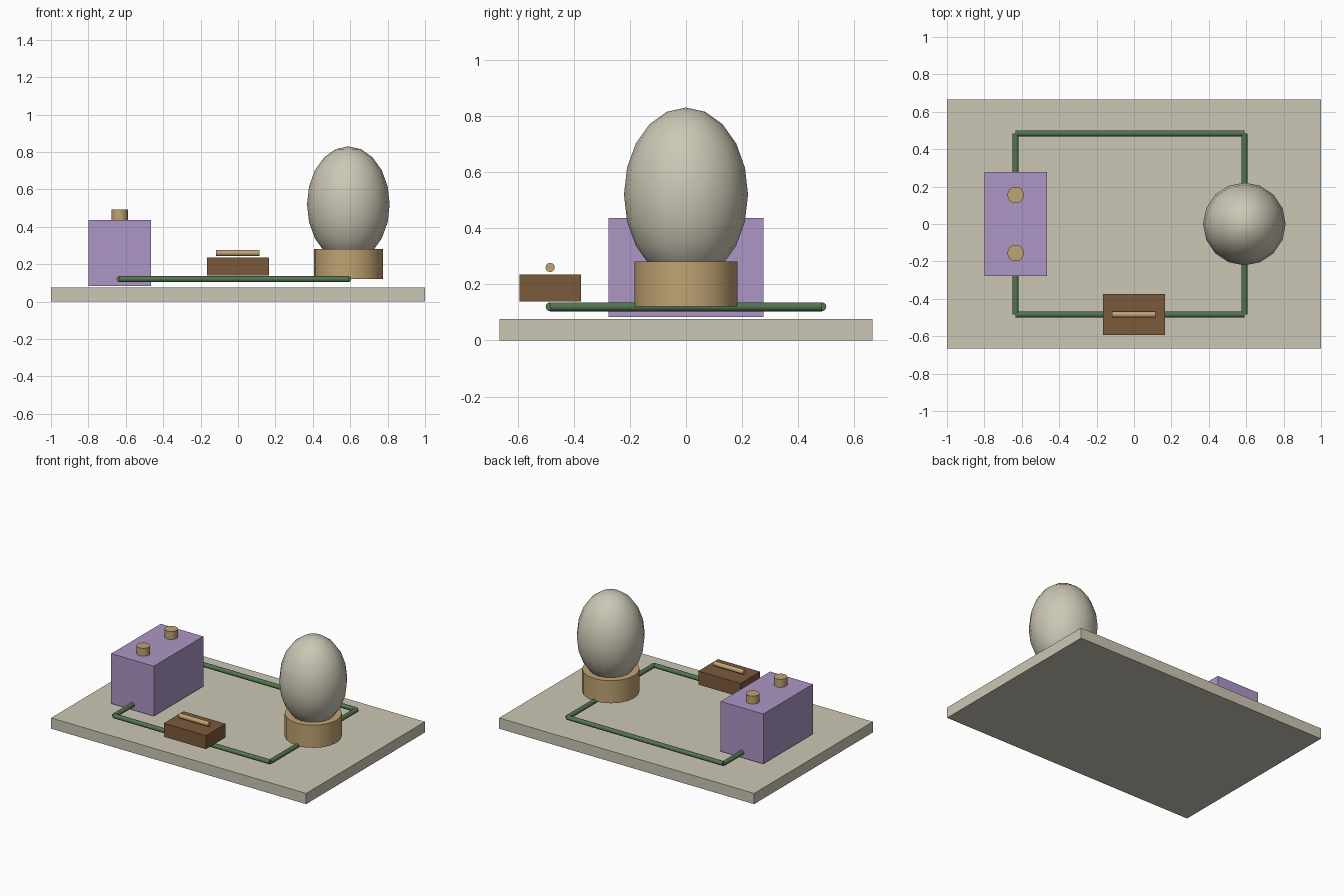
import bpy, math
from mathutils import Vector

if "Cube" in bpy.data.objects:
    bpy.data.objects.remove(bpy.data.objects["Cube"])


def material(name, r, g, b):
    lin = lambda c: ((c / 255 + 0.055) / 1.055) ** 2.4
    m = bpy.data.materials.new(name)
    m.diffuse_color = (lin(r), lin(g), lin(b), 1)
    m.use_nodes = True
    m.node_tree.nodes["Principled BSDF"].inputs["Base Color"].default_value = m.diffuse_color
    return m


BEIGE = material("warm_beige", 204, 199, 181)
PURPLE = material("battery_purple", 172, 150, 197)
BROWN = material("switch_brown", 123, 90, 60)
BRASS = material("brass", 192, 163, 115)
GREEN = material("wire_green", 82, 116, 80)


def finish(name, mat, smooth=True):
    ob = bpy.context.object
    ob.name = name
    ob.data.materials.append(mat)
    if smooth:
        bpy.ops.object.shade_smooth_by_angle(angle=math.radians(40))
    return ob


def box(name, mat, lo, hi):
    lo, hi = Vector(lo), Vector(hi)
    bpy.ops.mesh.primitive_cube_add(size=1, location=(lo + hi) / 2)
    bpy.context.object.scale = hi - lo
    bpy.ops.object.transform_apply(location=False, rotation=False, scale=True)
    return finish(name, mat, False)


def rod(name, mat, a, b, radius, sides=12):
    a, b = Vector(a), Vector(b)
    d = b - a
    bpy.ops.mesh.primitive_cylinder_add(
        vertices=sides, radius=radius, depth=d.length, location=(a + b) / 2,
        rotation=d.to_track_quat('Z', 'Y').to_euler())
    return finish(name, mat)


LEFT, RIGHT, SIDE, WIRE_Z, WIRE_R = -0.633, 0.59, 0.484, 0.12, 0.016

# Board and battery
box("base_board", BEIGE, (-1, -0.665, 0), (1, 0.665, 0.076))
box("battery", PURPLE, (-0.8, -0.277, 0.083), (-0.466, 0.277, 0.437))

# Terminals and wire loop, one set for each side
for label, s in (("front", -1), ("back", 1)):
    rod(label + "_terminal", BRASS, (LEFT, s * 0.155, 0.435),
        (LEFT, s * 0.155, 0.493), 0.044, 16)
    rod(label + "_wire", GREEN, (LEFT, s * SIDE, WIRE_Z),
        (RIGHT, s * SIDE, WIRE_Z), WIRE_R)
    rod(label + "_battery_wire", GREEN, (LEFT, s * SIDE, WIRE_Z),
        (LEFT, s * 0.25, WIRE_Z), WIRE_R)
rod("bulb_wire", GREEN, (RIGHT, -SIDE, WIRE_Z), (RIGHT, SIDE, WIRE_Z), WIRE_R)

# Switch block with its lever
box("switch_block", BROWN, (-0.165, -0.594, 0.139), (0.165, -0.374, 0.235))
rod("switch_lever", BRASS, (-0.118, -0.484, 0.26), (0.115, -0.484, 0.26), 0.0165)

# Bulb holder and glass bulb
rod("bulb_holder", BRASS, (RIGHT, 0, 0.121), (RIGHT, 0, 0.281), 0.184, 20)
bpy.ops.mesh.primitive_uv_sphere_add(segments=16, ring_count=10, radius=1,
                                     location=(RIGHT, 0, 0.52))
bpy.context.object.scale = (0.221, 0.221, 0.31)
bpy.ops.object.transform_apply(location=False, rotation=False, scale=True)
finish("bulb", BEIGE)
